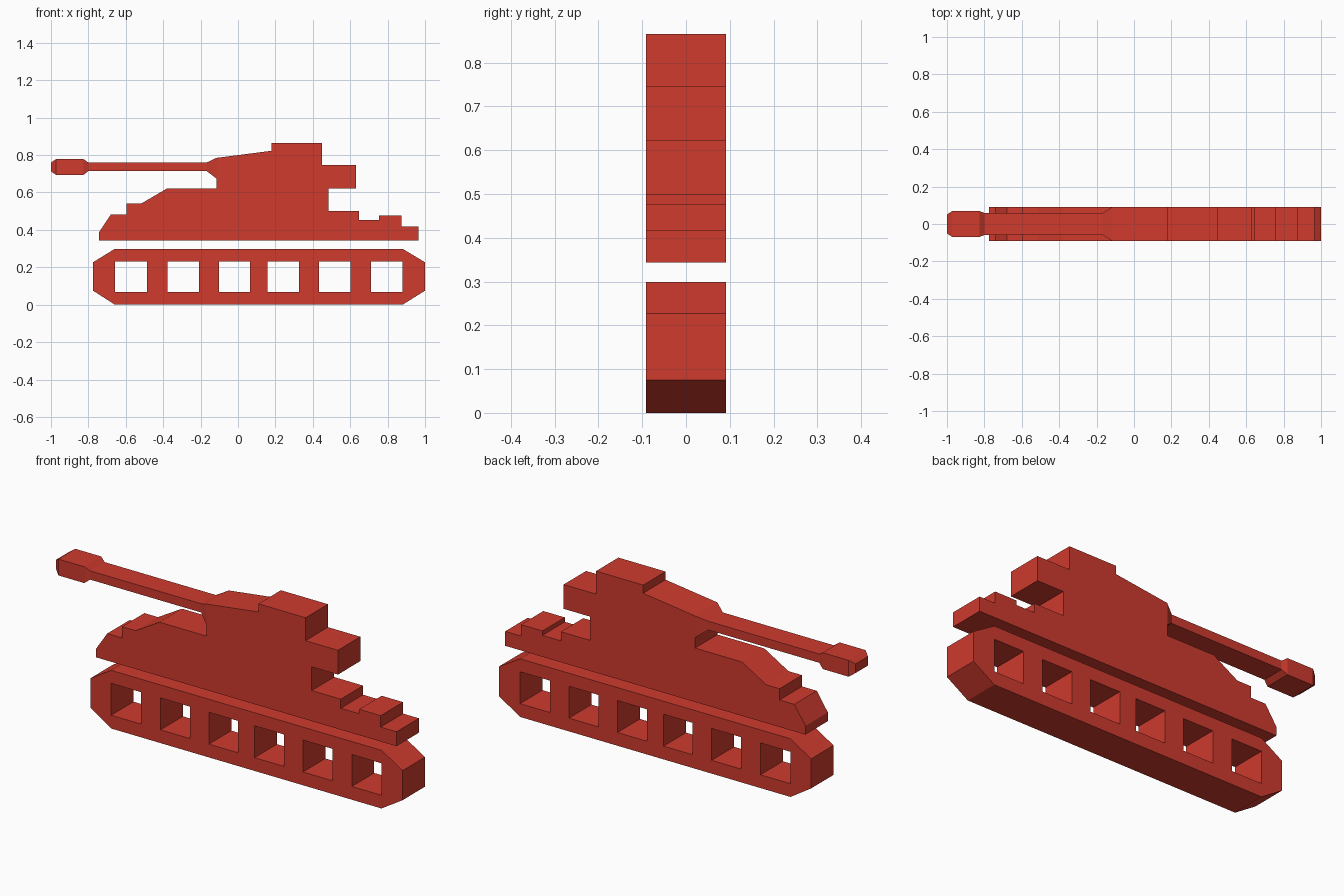
import bpy, bmesh

if "Cube" in bpy.data.objects:
    bpy.data.objects.remove(bpy.data.objects["Cube"])

HALF = 0.091  # half thickness of the flat body

red = bpy.data.materials.new("red")
red.diffuse_color = (0.62, 0.043, 0.027, 1)
red.use_nodes = True
red.node_tree.nodes["Principled BSDF"].inputs["Base Color"].default_value = red.diffuse_color


def finish(bm, name):
    bmesh.ops.recalc_face_normals(bm, faces=bm.faces)
    mesh = bpy.data.meshes.new(name)
    bm.to_mesh(mesh)
    bm.free()
    mesh.materials.append(red)
    ob = bpy.data.objects.new(name, mesh)
    bpy.context.collection.objects.link(ob)
    return ob


def slab(bm, profile, half, open_side=None):
    """Extrude an x-z profile along y; one side may be left open for a joint."""
    front = [bm.verts.new((x, -half, z)) for x, z in profile]
    back = [bm.verts.new((x, half, z)) for x, z in profile]
    bm.faces.new(front)
    bm.faces.new(back[::-1])
    n = len(profile)
    for i in range(n):
        if i != open_side:
            j = (i + 1) % n
            bm.faces.new((front[i], back[i], back[j], front[j]))


# Track with chamfered ends
bm = bmesh.new()
slab(bm, [(-0.658, 0), (0.88, 0), (1, 0.075), (1, 0.227),
          (0.88, 0.299), (-0.658, 0.299), (-0.775, 0.227), (-0.775, 0.075)], HALF)
track = finish(bm, "track")

# Row of six square openings through the track
bm = bmesh.new()
for x0, x1 in [(-0.658, -0.487), (-0.377, -0.209), (-0.102, 0.064),
               (0.158, 0.326), (0.433, 0.602), (0.711, 0.88)]:
    slab(bm, [(x0, 0.068), (x1, 0.068), (x1, 0.232), (x0, 0.232)], 0.2)
cutter = finish(bm, "track_opening_cutter")
cutter.hide_render = True
cutter.hide_viewport = True
cut = track.modifiers.new("openings", "BOOLEAN")
cut.operation = "DIFFERENCE"
cut.solver = "EXACT"
cut.object = cutter

# Hull and turret: one silhouette, open where the gun joins
body = [(-0.115, 0.785), (-0.115, 0.674), (-0.115, 0.62), (-0.382, 0.62),
        (-0.519, 0.54), (-0.596, 0.54), (-0.596, 0.482), (-0.68, 0.482),
        (-0.743, 0.388), (-0.743, 0.343), (0.965, 0.343), (0.965, 0.417),
        (0.875, 0.417), (0.875, 0.476), (0.753, 0.476), (0.753, 0.453),
        (0.648, 0.453), (0.648, 0.5), (0.483, 0.5), (0.483, 0.622),
        (0.632, 0.622), (0.632, 0.747), (0.448, 0.747), (0.448, 0.865),
        (0.18, 0.865), (0.18, 0.823)]
bm = bmesh.new()
slab(bm, body, HALF, open_side=0)

# Gun barrel with muzzle: rectangular sections (x, half width, low z, high z)
sections = [(-1.0, 0.05, 0.713, 0.76), (-0.973, 0.069, 0.694, 0.778),
            (-0.826, 0.069, 0.694, 0.778), (-0.80, 0.059, 0.715, 0.76),
            (-0.168, 0.059, 0.715, 0.76), (-0.115, HALF, 0.674, 0.785)]
rings = [[bm.verts.new(p) for p in ((x, -w, lo), (x, w, lo), (x, w, hi), (x, -w, hi))]
         for x, w, lo, hi in sections]
bm.faces.new(rings[0])
for a, b in zip(rings, rings[1:]):
    for i in range(4):
        j = (i + 1) % 4
        bm.faces.new((a[i], a[j], b[j], b[i]))
bmesh.ops.remove_doubles(bm, verts=bm.verts, dist=0.0005)
finish(bm, "hull_turret_and_gun")
